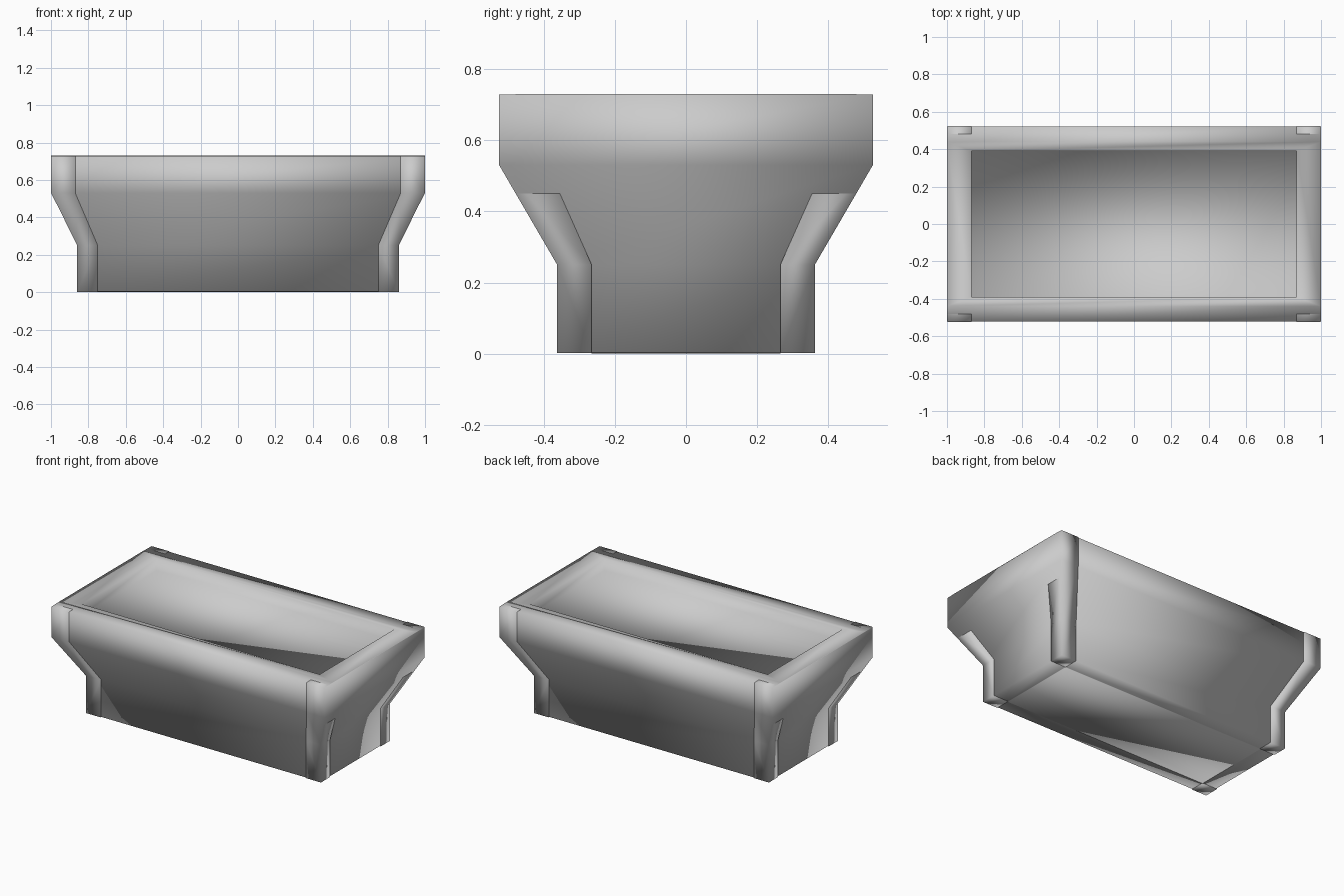
import bpy

cube = bpy.data.objects.get("Cube")
if cube:
    bpy.data.objects.remove(cube, do_unlink=True)

grey = bpy.data.materials.new("stone_grey")
grey.use_nodes = True
grey.diffuse_color = (0.6, 0.6, 0.6, 1)
grey.node_tree.nodes["Principled BSDF"].inputs["Base Color"].default_value = (0.6, 0.6, 0.6, 1)


def loft(name, rings):
    """Join rectangular rings (x0, x1, y0, y1, z) in order and cap both ends."""
    verts, faces = [], []
    for x0, x1, y0, y1, z in rings:
        verts += [(x0, y0, z), (x1, y0, z), (x1, y1, z), (x0, y1, z)]
    for r in range(len(rings) - 1):
        for i in range(4):
            a, b = r * 4 + i, r * 4 + (i + 1) % 4
            faces.append((a, b, b + 4, a + 4))
    last = len(verts) - 4
    faces += [(3, 2, 1, 0), tuple(range(last, last + 4))]
    mesh = bpy.data.meshes.new(name)
    mesh.from_pydata(verts, [], faces)
    mesh.materials.append(grey)
    mesh.shade_smooth()
    obj = bpy.data.objects.new(name, mesh)
    bpy.context.collection.objects.link(obj)
    return obj


# Trough: base plate, flared outer walls, rim, short inner walls and shallow floor
profile = [
    (0.75, 0.265, 0.0), (0.75, 0.265, 0.004),
    (0.855, 0.358, 0.004), (0.855, 0.358, 0.25),
    (1.0, 0.521, 0.53), (1.0, 0.521, 0.728),
    (1.0, 0.44, 0.73), (0.87, 0.39, 0.73),
    (0.87, 0.39, 0.653),
]
loft("trough", [(-x, x, -y, y, z) for x, y, z in profile])

# Corner posts, built once and mirrored to all four corners
posts = loft("corner_posts", [
    (0.75, 0.86, 0.265, 0.362, 0.002),
    (0.75, 0.86, 0.265, 0.362, 0.25),
    (0.87, 0.998, 0.39, 0.525, 0.53),
    (0.87, 0.998, 0.39, 0.525, 0.729),
])
mirror = posts.modifiers.new("four_corners", 'MIRROR')
mirror.use_axis = (True, True, False)
mirror.use_mirror_merge = False
